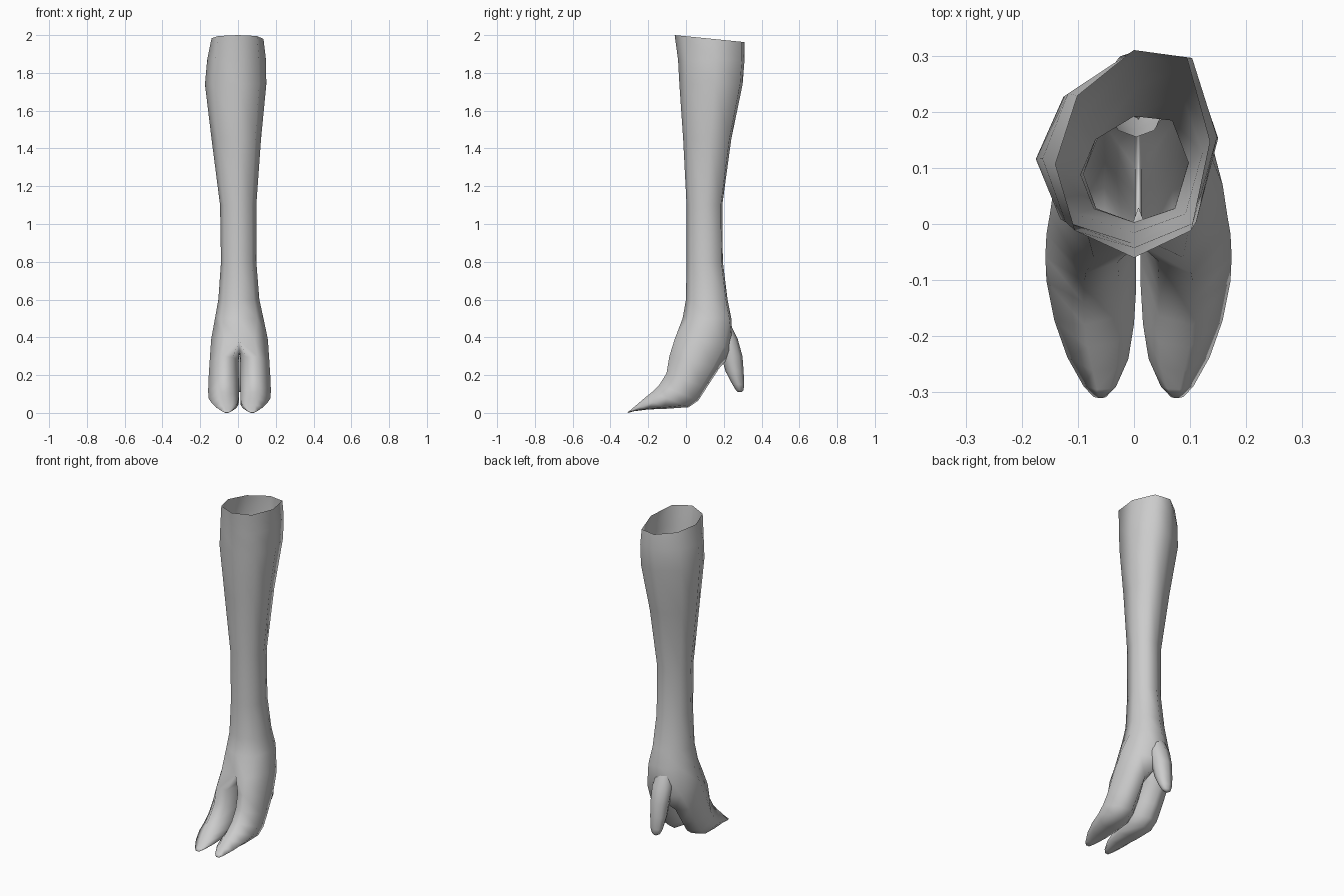
import bpy, bmesh
from math import sin, cos, pi

if "Cube" in bpy.data.objects:
    bpy.data.objects.remove(bpy.data.objects["Cube"])


def bridge(bm, a, b):
    n = len(a)
    for i in range(n):
        j = (i + 1) % n
        bm.faces.new((a[i], a[j], b[j], b[i]))


def ring(bm, pts):
    return [bm.verts.new(p) for p in pts]


def finish(bm, name):
    bmesh.ops.recalc_face_normals(bm, faces=bm.faces)
    me = bpy.data.meshes.new(name)
    bm.to_mesh(me)
    bm.free()
    me.shade_smooth()
    ob = bpy.data.objects.new(name, me)
    bpy.context.collection.objects.link(ob)
    return ob


bm = bmesh.new()

# Open leg tube: eight-sided section (across, front-to-back), slightly lopsided
SECTION = [(0, 0), (.75, .13), (1, .56), (.7, .96), (0, 1), (-.72, .78), (-1, .45), (-.75, .13)]
# z, left, right, front y, back y, tilt
LEG = [(2.0, .14, .135, -.06, .31, .1),
       (1.87, .163, .148, -.042, .31, 0),
       (1.74, .175, .15, -.035, .30, 0),
       (1.45, .14, .122, -.015, .24, 0),
       (1.10, .095, .097, .003, .192, 0),
       (.80, .09, .097, .003, .195, 0),
       (.60, .104, .113, .0, .22, 0),
       (.50, .122, .135, -.018, .24, 0)]
prev = None
for z, left, right, yf, yb, tilt in LEG:
    pts = []
    for u, v in SECTION:
        y = yf + (yb - yf) * v
        pts.append((u * (right if u > 0 else left), y, z - tilt * (y - yf)))
    cur = ring(bm, pts)
    if prev:
        bridge(bm, prev, cur)
    prev = cur

# Ring where the leg splits, and the web running between the toes
CX = .008
side = [(.08, -.06, .39), (.15, .07, .39), (.115, .2, .35)]
split = [(CX, -.035, .38)] + [(CX + x, y, z) for x, y, z in side] + [(CX, .25, .32)]
split += [(CX - x, y, z) for x, y, z in reversed(side)]
cur = ring(bm, split)
bridge(bm, prev, cur)
web = ring(bm, [(CX, .14, .31), (CX, .03, .33)])

# Two toes: section (inner-to-outer, top-to-sole) swept from the split to the tip
TOE = [(.2, .08), (.58, 0), (1, .4), (.82, .88), (.35, 1), (0, .72), (0, .35)]
# inner x, outer x, top (y, z), sole (y, z)
PATH = [(.006, .158, (-.088, .30), (.175, .235)),
        (.004, .164, (-.103, .21), (.11, .135)),
        (.004, .166, (-.14, .15), (.065, .065)),
        (.004, .164, (-.18, .11), (.015, .03)),
        (.008, .150, (-.22, .078), (-.10, .022)),
        (.018, .127, (-.262, .042), (-.20, .018)),
        (.040, .098, (-.295, .014), (-.28, .008)),
        (.058, .080, (-.31, .003), (-.306, .0))]
for s in (1, -1):
    outer = cur[1:4] if s > 0 else cur[:4:-1]
    last = [cur[0], *outer, cur[4], *web]
    for xi, xo, top, sole in PATH:
        new = ring(bm, [(CX + s * (xi + (xo - xi) * u),
                         top[0] + (sole[0] - top[0]) * v,
                         top[1] + (sole[1] - top[1]) * v) for u, v in TOE])
        bridge(bm, last, new)
        last = new
    bm.faces.new(last)
finish(bm, "leg_with_toes")

# Small rear claw hanging behind the toes
bm = bmesh.new()
last = None
for z, y, rx, ry in [(.47, .195, .045, .04), (.39, .222, .062, .052), (.30, .243, .056, .056),
                     (.22, .257, .05, .048), (.15, .277, .04, .031), (.12, .284, .026, .02),
                     (.11, .286, .01, .01)]:
    new = ring(bm, [(.004 + rx * cos(k * pi / 4), y + ry * sin(k * pi / 4), z) for k in range(8)])
    if last:
        bridge(bm, last, new)
    last = new
bm.faces.new(last)
finish(bm, "rear_claw")
